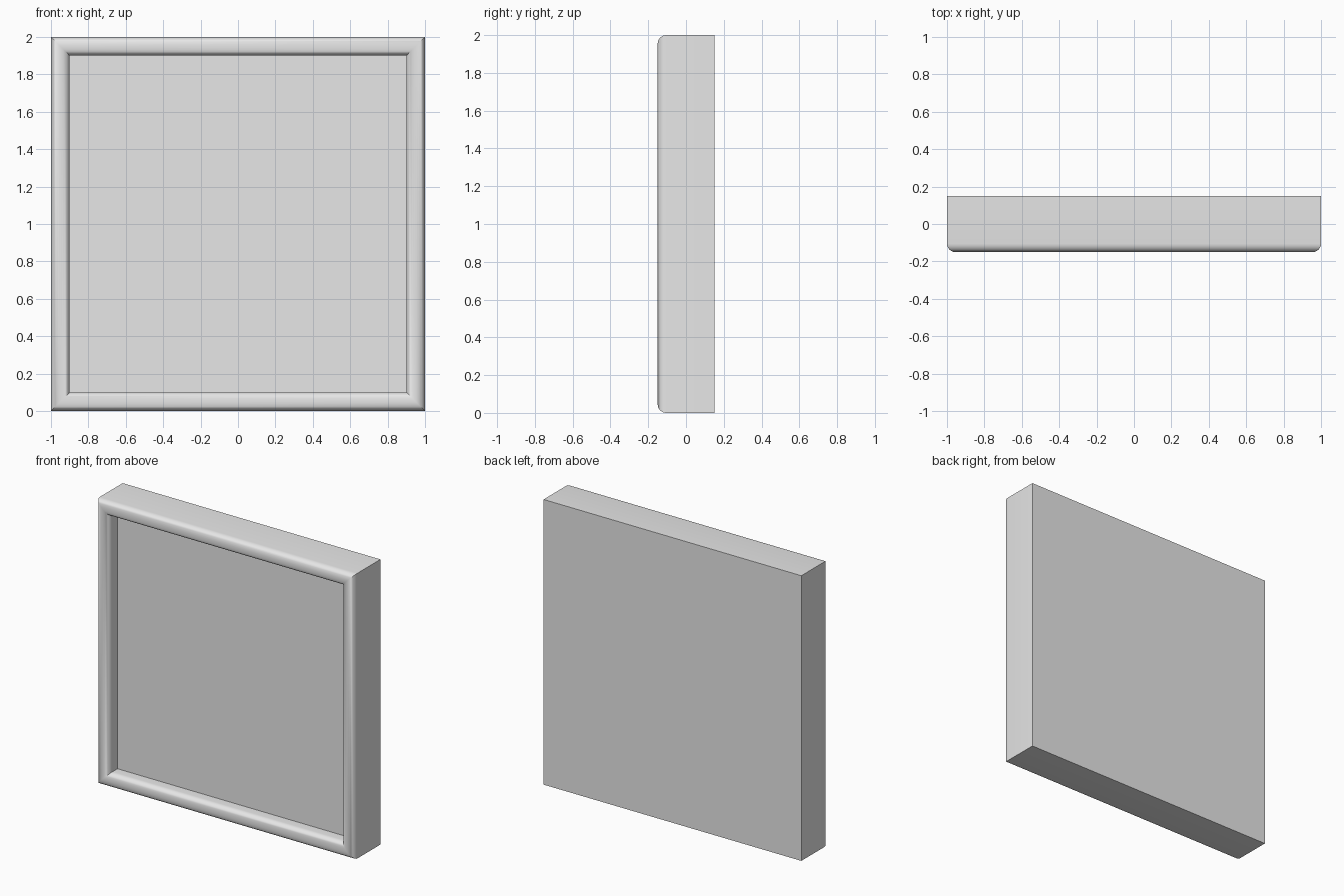
import bpy, bmesh, math

cube = bpy.data.objects.get("Cube")
if cube:
    bpy.data.objects.remove(cube)

HALF, INNER = 1.0, 0.9          # outer and inner half widths
FRONT, BACK, PANEL = -0.15, 0.15, -0.05
RADIUS, STEPS = 0.045, 6

grey = bpy.data.materials.new("light grey")
grey.use_nodes = True
colour = (0.8, 0.8, 0.8, 1)
grey.diffuse_color = colour
grey.node_tree.nodes["Principled BSDF"].inputs["Base Color"].default_value = colour


def arc(centre, start):
    """Quarter circle of (half width, depth) points, swept from the outside in."""
    for i in range(STEPS + 1):
        a = start + math.pi / 2 * i / STEPS
        yield centre + RADIUS * math.cos(a), FRONT + RADIUS - RADIUS * math.sin(a)


def square_loop(bm, half, y):
    return [bm.verts.new((sx * half, y, 1 + sz * half))
            for sx, sz in ((-1, -1), (1, -1), (1, 1), (-1, 1))]


# Frame moulding: rounded front edges, then the wall down to the panel
profile = [(HALF, BACK), *arc(HALF - RADIUS, 0),
           *arc(INNER + RADIUS, math.pi / 2), (INNER, PANEL)]

bm = bmesh.new()
loops = [square_loop(bm, half, y) for half, y in profile]
for a, b in zip(loops, loops[1:]):
    for i in range(4):
        j = (i + 1) % 4
        bm.faces.new((a[i], a[j], b[j], b[i]))

# Back and recessed front panel
bm.faces.new(loops[0])
bm.faces.new(loops[-1])
bmesh.ops.recalc_face_normals(bm, faces=bm.faces)

mesh = bpy.data.meshes.new("framed_panel")
bm.to_mesh(mesh)
bm.free()
mesh.materials.append(grey)
panel = bpy.data.objects.new("framed_panel", mesh)
bpy.context.collection.objects.link(panel)

# Smooth moulding with crisp mitres, back and panel edges
bpy.ops.object.select_all(action='DESELECT')
panel.select_set(True)
bpy.context.view_layer.objects.active = panel
bpy.ops.object.shade_smooth_by_angle(angle=math.radians(40))
